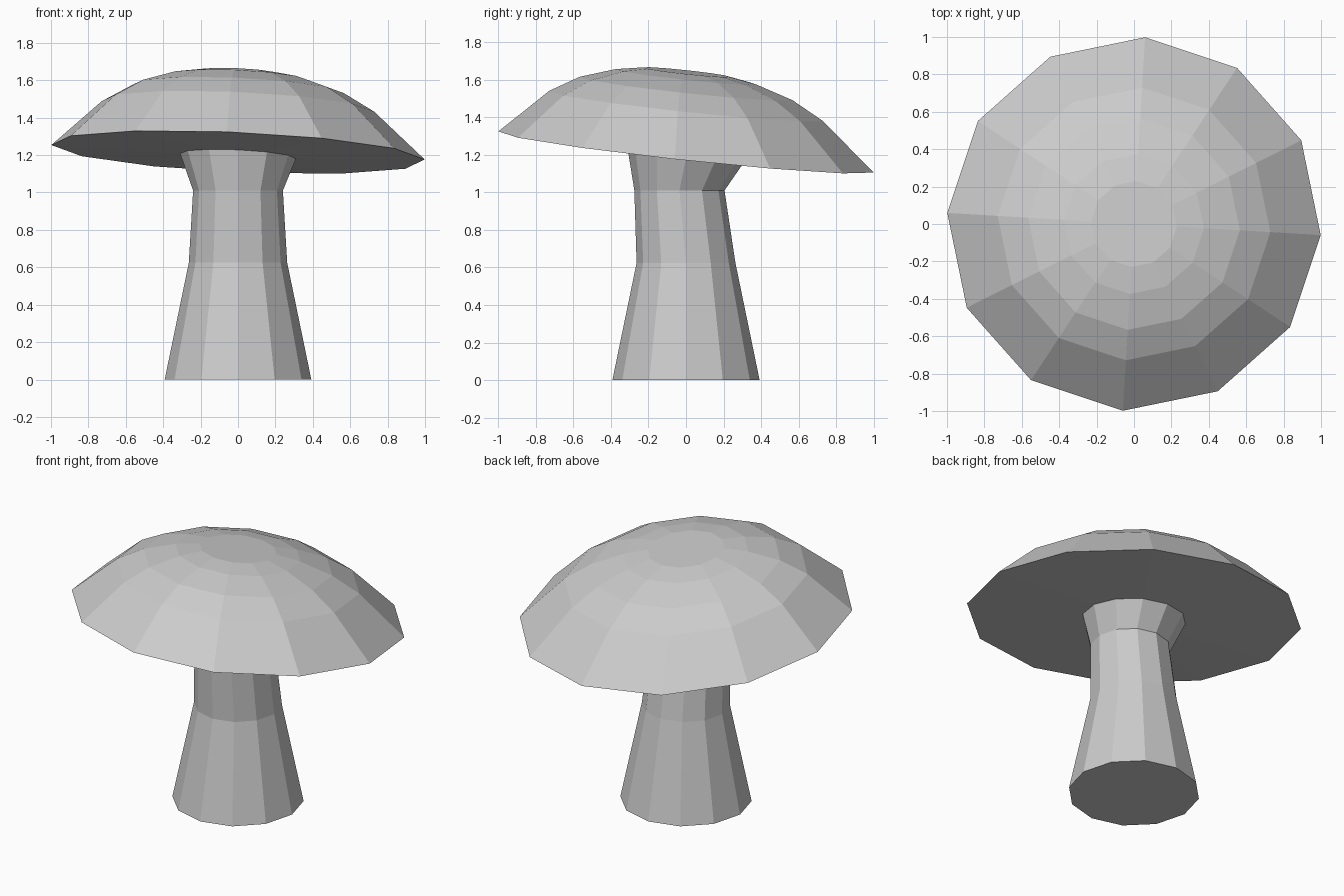
import bpy, bmesh
from math import cos, sin, radians, pi

if "Cube" in bpy.data.objects:
    bpy.data.objects.remove(bpy.data.objects["Cube"])

SIDES = 12
TILT_X, TILT_Y = -0.045, -0.107   # slope of the leaning cap

# Rings from the ground up: radius, height, y offset, turn in degrees, tilt factor
STEM = [(0.392, 0.0, 0.0, 0, 0), (0.263, 0.625, 0.0, 0, 0),
        (0.24, 1.01, -0.035, 0, 0), (0.31, 1.195, 0.0, 0, 1)]
CAP = [(1.0, 1.215, 0.0, -3.4, 1), (0.73, 1.46, 0.0, -3.4, 1),
       (0.567, 1.553, 0.0, -3.4, 1), (0.375, 1.615, 0.0, -3.4, 1),
       (0.23, 1.64, 0.0, -3.4, 1)]


def add_ring(bm, radius, height, y_off, turn, tilt):
    ring = []
    for i in range(SIDES):
        a = 2 * pi * i / SIDES + radians(turn)
        x, y = radius * cos(a), radius * sin(a) + y_off
        ring.append(bm.verts.new((x, y, height + tilt * (TILT_X * x + TILT_Y * y))))
    return ring


# Stem, cap underside and dome lofted as one closed skin
bm = bmesh.new()
rings = [add_ring(bm, *r) for r in STEM + CAP]
for low, high in zip(rings, rings[1:]):
    for i in range(SIDES):
        j = (i + 1) % SIDES
        bm.faces.new((low[i], low[j], high[j], high[i]))

# Flat base and flat crown
bm.faces.new(rings[0][::-1])
bm.faces.new(rings[-1])
bmesh.ops.recalc_face_normals(bm, faces=bm.faces)

mesh = bpy.data.meshes.new("mushroom")
bm.to_mesh(mesh)
bm.free()
bpy.context.collection.objects.link(bpy.data.objects.new("mushroom", mesh))
